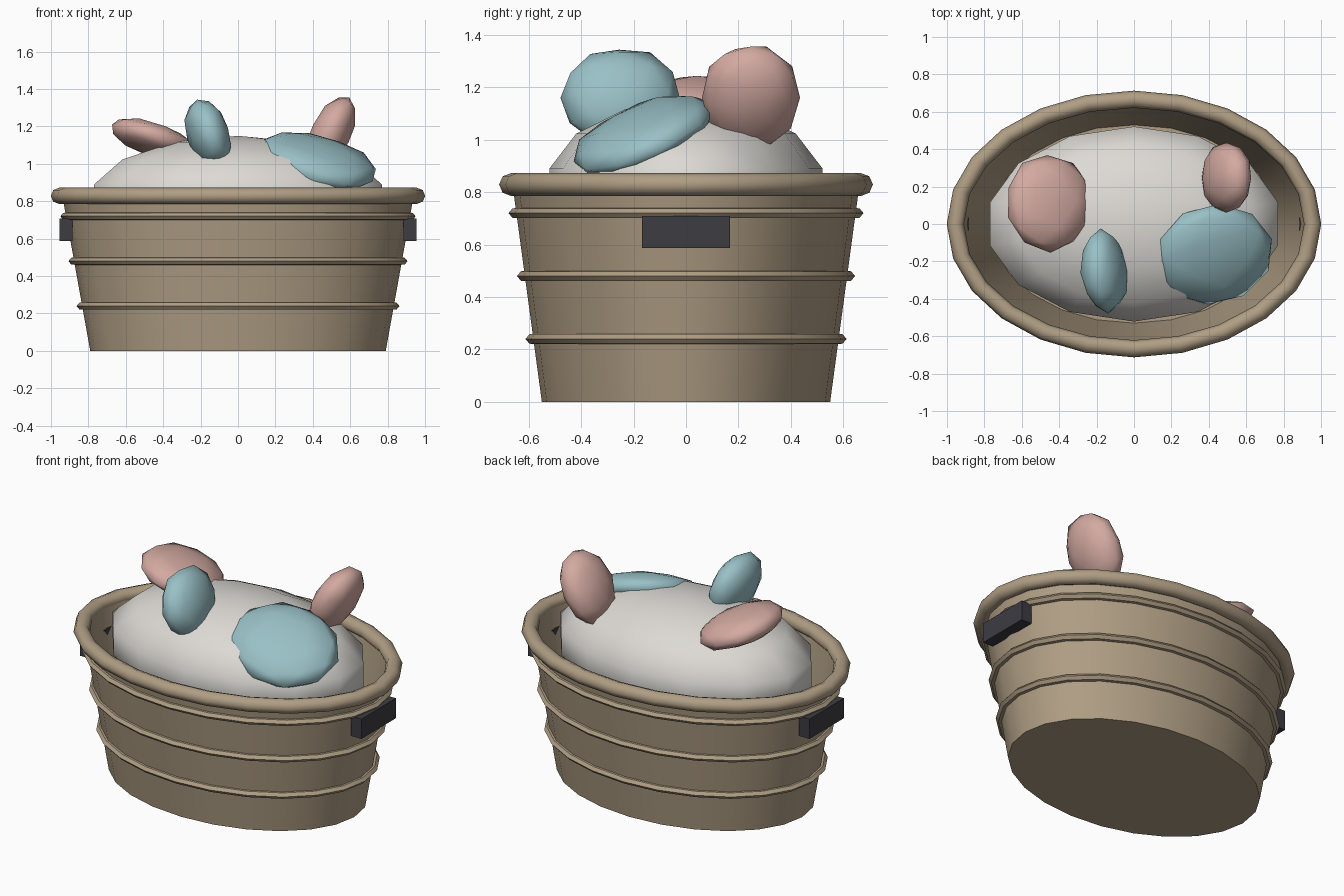
import bpy, bmesh, math, random
from mathutils import Euler, Vector

if "Cube" in bpy.data.objects:
    bpy.data.objects.remove(bpy.data.objects["Cube"])

random.seed(4)


def material(name, rgb):
    m = bpy.data.materials.new(name)
    m.diffuse_color = (*rgb, 1)
    m.use_nodes = True
    m.node_tree.nodes["Principled BSDF"].inputs["Base Color"].default_value = m.diffuse_color
    return m


TAN = material("tan", (0.43, 0.34, 0.23))
WHITE = material("off_white", (0.72, 0.70, 0.66))
PINK = material("dusty_pink", (0.65, 0.40, 0.355))
BLUE = material("soft_blue", (0.32, 0.53, 0.57))
DARK = material("charcoal", (0.045, 0.045, 0.055))


def finish(name, bm, mat, angle=50):
    bmesh.ops.recalc_face_normals(bm, faces=bm.faces)
    me = bpy.data.meshes.new(name)
    bm.to_mesh(me)
    bm.free()
    me.materials.append(mat)
    ob = bpy.data.objects.new(name, me)
    bpy.context.collection.objects.link(ob)
    if angle:
        bpy.ops.object.select_all(action='DESELECT')
        ob.select_set(True)
        bpy.context.view_layer.objects.active = ob
        bpy.ops.object.shade_smooth_by_angle(angle=math.radians(angle))
    return ob


def lathe(name, profile, mat, n=24, phase=0.0, closed=False, angle=50):
    """Elliptical sweep of (x radius, y radius, z) points."""
    bm = bmesh.new()
    rings = []
    for rx, ry, z in profile:
        rings.append([bm.verts.new((rx * math.cos(phase + math.tau * i / n),
                                    ry * math.sin(phase + math.tau * i / n), z)) for i in range(n)])
    pairs = list(zip(rings, rings[1:]))
    if closed:
        pairs.append((rings[-1], rings[0]))
    else:
        bm.faces.new(rings[0])
        bm.faces.new(rings[-1])
    for a, b in pairs:
        for i in range(n):
            j = (i + 1) % n
            bm.faces.new((a[i], a[j], b[j], b[i]))
    bmesh.ops.remove_doubles(bm, verts=bm.verts, dist=1e-5)
    return finish(name, bm, mat, angle)


def wall(z):
    return 0.79 + 0.18 * z, 0.55 + 0.135 * z


# tub: outer wall, inner wall and floor
top = wall(0.83)
lathe("tub", [(0.79, 0.55, 0), (*top, 0.83), (top[0] - 0.025, top[1] - 0.025, 0.83),
              (0.77, 0.53, 0.03)], TAN, angle=35)

# rolled rim
lathe("rim", [(0.955 + 0.046 * math.cos(a), 0.667 + 0.046 * math.sin(a + math.pi / 2), 0.829 + 0.044 * math.sin(a))
              for a in (math.tau * (k + 0.5) / 8 - math.pi / 8 for k in range(8))],
      TAN, closed=True)

# three hoops
for k, z in enumerate((0.24, 0.48, 0.72)):
    rx, ry = wall(z)
    lathe(f"hoop_{k + 1}", [(rx + d, ry + d, z + h) for d, h in
                            ((-0.01, -0.02), (0.015, -0.018), (0.03, 0), (0.015, 0.018), (-0.01, 0.02))],
          TAN, closed=True, angle=35)

# side handles
for side, s in (("left", -1), ("right", 1)):
    bm = bmesh.new()
    bmesh.ops.create_cube(bm, size=1)
    for v in bm.verts:
        v.co = Vector((s * 0.92 + v.co.x * 0.07, v.co.y * 0.335, 0.648 + v.co.z * 0.122))
    finish(f"handle_{side}", bm, DARK, 0)

# heap of linen: a coarse flattened sphere
heap = []
for k in range(8):
    t = math.pi * k / 7
    r = max(math.sin(t), 1e-7)
    heap.append((0.81 * r, 0.535 * r, 0.815 + 0.335 * math.cos(t)))
lathe("linen_heap", heap, WHITE, n=14, phase=math.pi / 2, angle=60)


# crumpled cloths: squashed, tilted, slightly uneven balls
def cloth(name, mat, centre, radii, tilt):
    bm = bmesh.new()
    bmesh.ops.create_icosphere(bm, subdivisions=2, radius=1.03)
    rot = Euler([math.radians(a) for a in tilt]).to_matrix()
    for v in bm.verts:
        p = v.co * random.uniform(0.96, 1.04)
        v.co = rot @ Vector([p[i] * radii[i] for i in range(3)]) + Vector(centre)
    finish(name, bm, mat, 80)


cloth("pink_cloth_left", PINK, (-0.455, 0.115, 1.13), (0.235, 0.255, 0.085), (-6, 18, 0))
cloth("pink_cloth_right", PINK, (0.495, 0.245, 1.16), (0.105, 0.185, 0.215), (0, 27, 0))
cloth("blue_cloth_front", BLUE, (-0.158, -0.25, 1.16), (0.11, 0.22, 0.195), (0, -18, 5))
cloth("blue_cloth_right", BLUE, (0.425, -0.165, 1.02), (0.31, 0.28, 0.09), (22, 15, 0))
